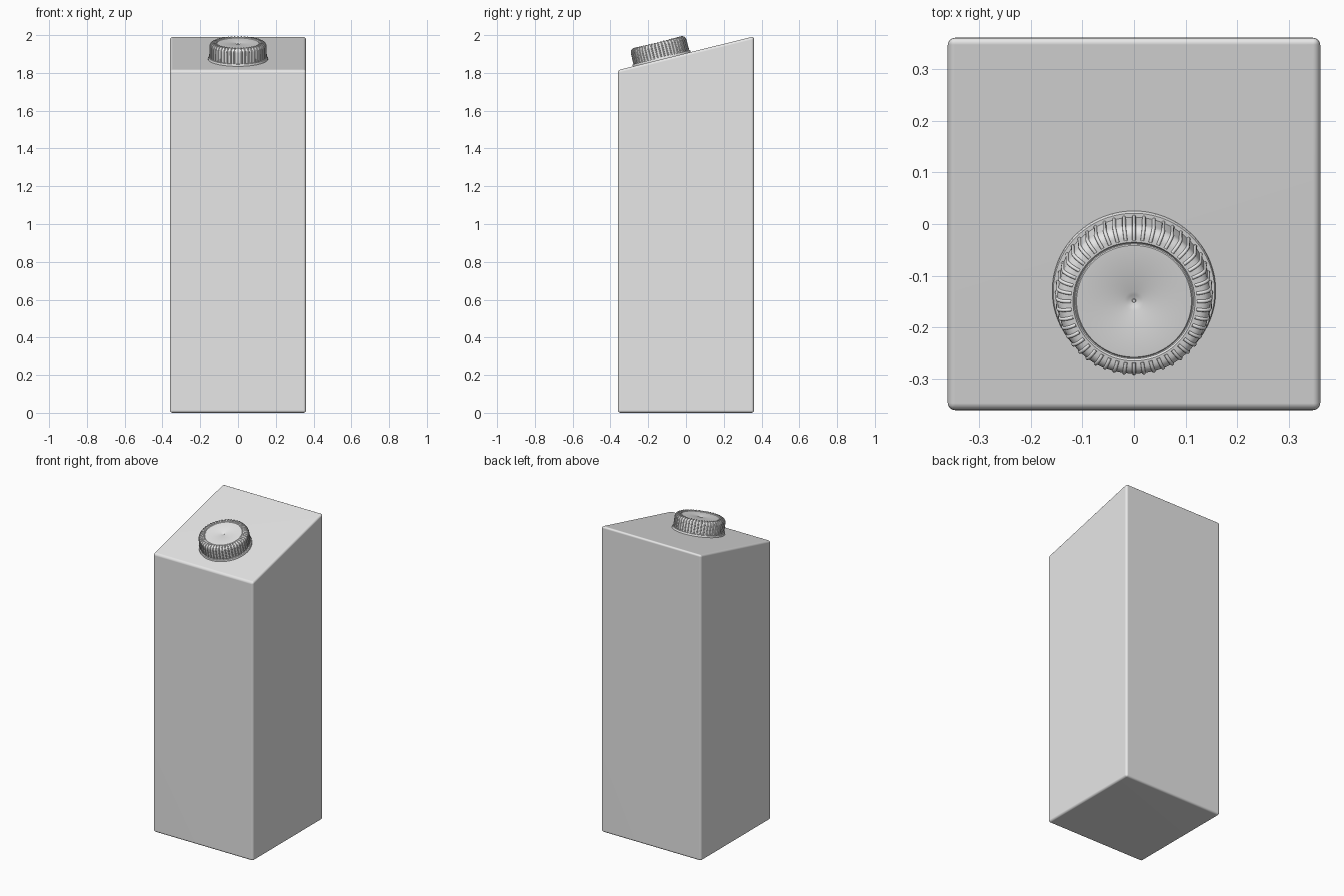
import bpy, bmesh
from math import pi, sin, cos, tan, radians
from mathutils import Matrix

if "Cube" in bpy.data.objects:
    bpy.data.objects.remove(bpy.data.objects["Cube"], do_unlink=True)

HALF = 0.36
FRONT_TOP = 1.815
TILT = radians(13.9)
RIBS = 48

grey = bpy.data.materials.new("light grey")
grey.use_nodes = True
colour = (0.8, 0.8, 0.8, 1)
grey.diffuse_color = colour
grey.node_tree.nodes["Principled BSDF"].inputs["Base Color"].default_value = colour


def roof(y):
    return FRONT_TOP + (y + HALF) * tan(TILT)


def add(name, data):
    obj = bpy.data.objects.new(name, data)
    bpy.context.collection.objects.link(obj)
    data.materials.append(grey)
    return obj


def smooth(obj, angle):
    bpy.ops.object.select_all(action="DESELECT")
    obj.select_set(True)
    bpy.context.view_layer.objects.active = obj
    bpy.ops.object.shade_smooth_by_angle(angle=radians(angle))


# Carton: a box with a sloping top and rounded edges
bm = bmesh.new()
bmesh.ops.create_cube(bm, size=2 * HALF)
for v in bm.verts:
    v.co.z = roof(v.co.y) if v.co.z > 0 else 0
bmesh.ops.bevel(bm, geom=bm.edges[:], offset=0.014, segments=4, profile=0.5,
                affect="EDGES", clamp_overlap=True)
mesh = bpy.data.meshes.new("carton")
bm.to_mesh(mesh)
bm.free()
carton = add("carton", mesh)
smooth(carton, 40)
weighted = carton.modifiers.new("flat faces", "WEIGHTED_NORMAL")
weighted.keep_sharp = True

# Cap frame, tilted with the sloping top
cap_y = -0.128
frame = Matrix.Translation((0, cap_y, roof(cap_y))) @ Matrix.Rotation(TILT, 4, "X")


def lathe(name, profile, steps=96):
    bm = bmesh.new()
    verts = [bm.verts.new((r, 0, z)) for r, z in profile]
    edges = [bm.edges.new(pair) for pair in zip(verts, verts[1:])]
    bmesh.ops.spin(bm, geom=verts + edges, axis=(0, 0, 1), cent=(0, 0, 0),
                   angle=2 * pi, steps=steps, use_duplicate=False)
    bmesh.ops.remove_doubles(bm, verts=bm.verts[:], dist=0.00005)
    bmesh.ops.recalc_face_normals(bm, faces=bm.faces[:])
    mesh = bpy.data.meshes.new(name)
    bm.to_mesh(mesh)
    bm.free()
    obj = add(name, mesh)
    obj.matrix_world = frame
    smooth(obj, 35)
    return obj


# Flange ring where the cap meets the carton
lathe("cap_flange", [(0.14, -0.004), (0.158, -0.004), (0.158, 0.008),
                     (0.156, 0.011), (0.14, 0.011)])

# Shoulder arc shared by the cap wall and its ribs
shoulder = [(0.128 + 0.020 * cos(a), 0.070 + 0.020 * sin(a))
            for a in (i * pi / 12 for i in range(7))]

# Cap shell: wall, rounded shoulder, sunken disc and a centre dimple with a pip
lathe("cap", [(0.148, 0.0), *shoulder, (0.118, 0.090), (0.115, 0.086),
              (0.113, 0.086), (0.111, 0.088), (0.019, 0.088), (0.012, 0.085),
              (0.004, 0.083), (0.003, 0.085), (0, 0.085)])

# Grip ribs running up the wall and over the shoulder
curve = bpy.data.curves.new("cap_ribs", "CURVE")
curve.dimensions = "3D"
curve.bevel_depth = 0.0035
curve.bevel_resolution = 2
curve.use_fill_caps = True
rib_path = [(0.149, 0.012), *shoulder, (0.122, 0.090)]
for i in range(RIBS):
    a = 2 * pi * i / RIBS
    spline = curve.splines.new("POLY")
    spline.points.add(len(rib_path) - 1)
    for point, (r, z) in zip(spline.points, rib_path):
        point.co = (r * sin(a), r * cos(a), z, 1)
add("cap_ribs", curve).matrix_world = frame
